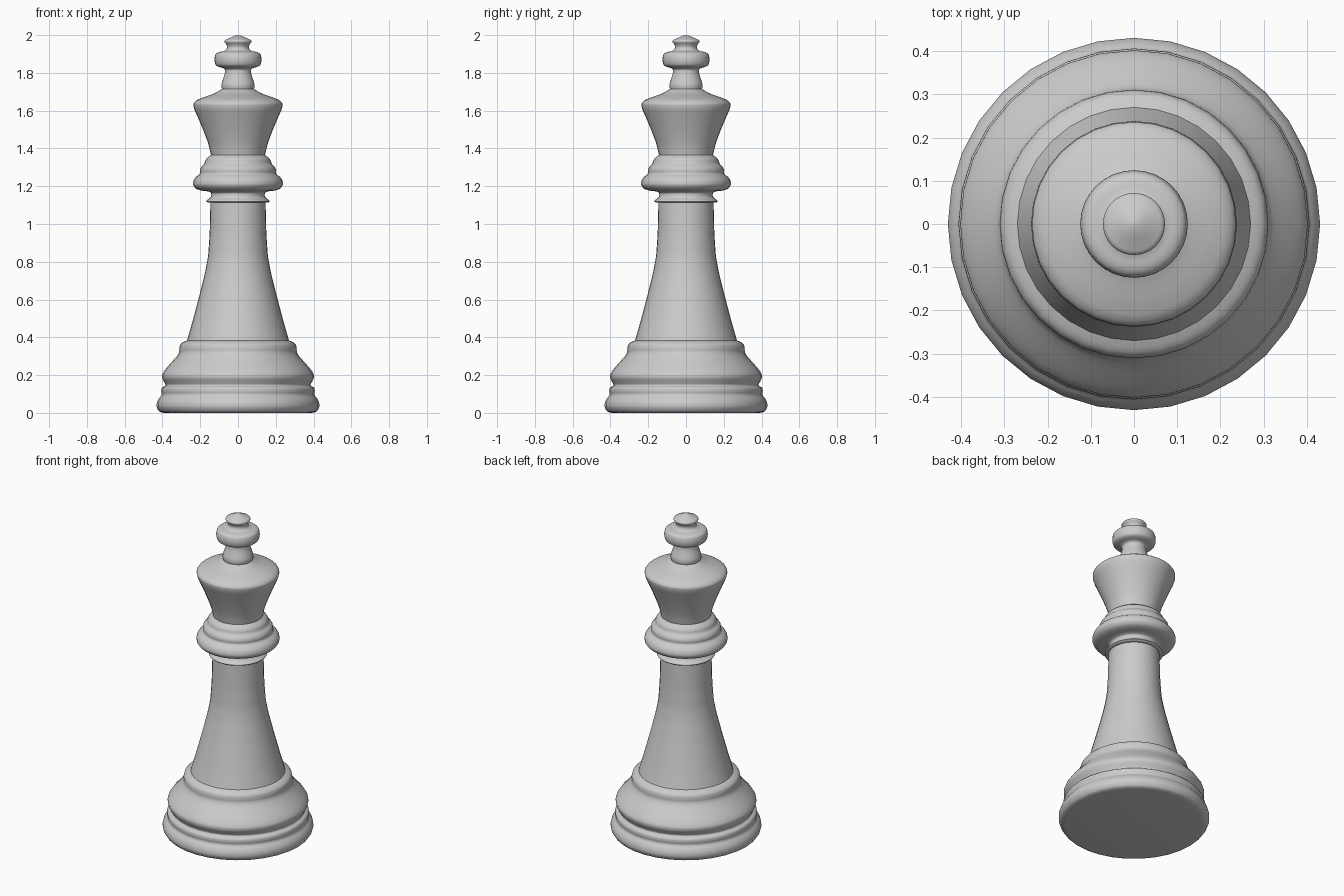
import bpy, bmesh, math
from mathutils import Vector

SIDES = 32


def soften(pts, cut):
    """Round every inner corner of a profile by a small cut."""
    out = [pts[0]]
    for a, p, b in zip(pts, pts[1:], pts[2:]):
        for q in (a, b):
            d = q - p
            out.append(p + d.normalized() * min(cut, d.length * 0.3))
    return out + [pts[-1]]


def lathe(name, profile):
    """Spin an (r, z) profile around z into a smooth surface."""
    pts = [Vector(p) for p in profile]
    for cut in (0.015, 0.006):
        pts = soften(pts, cut)
    bm = bmesh.new()
    rings = []
    for r, z in pts:
        n = 1 if r < 1e-5 else SIDES
        rings.append([bm.verts.new((r * math.cos(2 * math.pi * i / SIDES),
                                    r * math.sin(2 * math.pi * i / SIDES), z))
                      for i in range(n)])
    for lo, hi in zip(rings, rings[1:]):
        for i in range(SIDES):
            j = (i + 1) % SIDES
            if len(lo) == 1:
                bm.faces.new((lo[0], hi[j], hi[i]))
            elif len(hi) == 1:
                bm.faces.new((lo[i], lo[j], hi[0]))
            else:
                bm.faces.new((lo[i], lo[j], hi[j], hi[i]))
    me = bpy.data.meshes.new(name)
    bm.to_mesh(me)
    bm.free()
    ob = bpy.data.objects.new(name, me)
    bpy.context.collection.objects.link(ob)
    bpy.ops.object.select_all(action='DESELECT')
    ob.select_set(True)
    bpy.context.view_layer.objects.active = ob
    bpy.ops.object.shade_smooth_by_angle(angle=math.radians(50))


# stepped foot: bottom disc, two beads, bell and top ring
lathe("base", [(0, 0), (0.41, 0), (0.428, 0.02), (0.433, 0.045), (0.422, 0.075),
               (0.402, 0.095), (0.408, 0.115), (0.403, 0.138), (0.38, 0.142),
               (0.392, 0.165), (0.405, 0.19), (0.398, 0.215), (0.36, 0.26),
               (0.31, 0.315), (0.312, 0.345), (0.303, 0.37), (0.27, 0.383)])

# tapering column
lathe("shaft", [(0.27, 0.383), (0.245, 0.47), (0.205, 0.62), (0.175, 0.74),
                (0.158, 0.83), (0.15, 0.95), (0.146, 1.113)])

# thin disc, wide collar and stepped beads
lathe("collar", [(0.146, 1.113), (0.163, 1.113), (0.169, 1.124), (0.148, 1.135),
                 (0.139, 1.155), (0.146, 1.172), (0.21, 1.178), (0.236, 1.197),
                 (0.24, 1.222), (0.225, 1.25), (0.198, 1.265), (0.203, 1.285),
                 (0.193, 1.307), (0.176, 1.318), (0.172, 1.345), (0.143, 1.365)])

# flared head with shallow cone top
lathe("head", [(0.143, 1.365), (0.155, 1.42), (0.185, 1.50), (0.215, 1.57),
               (0.238, 1.622), (0.234, 1.648), (0.19, 1.669), (0.12, 1.692),
               (0.085, 1.715)])

# small neck, round bead and pointed cap
lathe("finial", [(0.085, 1.715), (0.09, 1.735), (0.078, 1.77), (0.067, 1.805),
                 (0.07, 1.825), (0.11, 1.832), (0.124, 1.85), (0.125, 1.888),
                 (0.112, 1.91), (0.07, 1.914), (0.056, 1.93), (0.06, 1.95),
                 (0.078, 1.97), (0.05, 1.982), (0.02, 1.996), (0, 2.0)])
